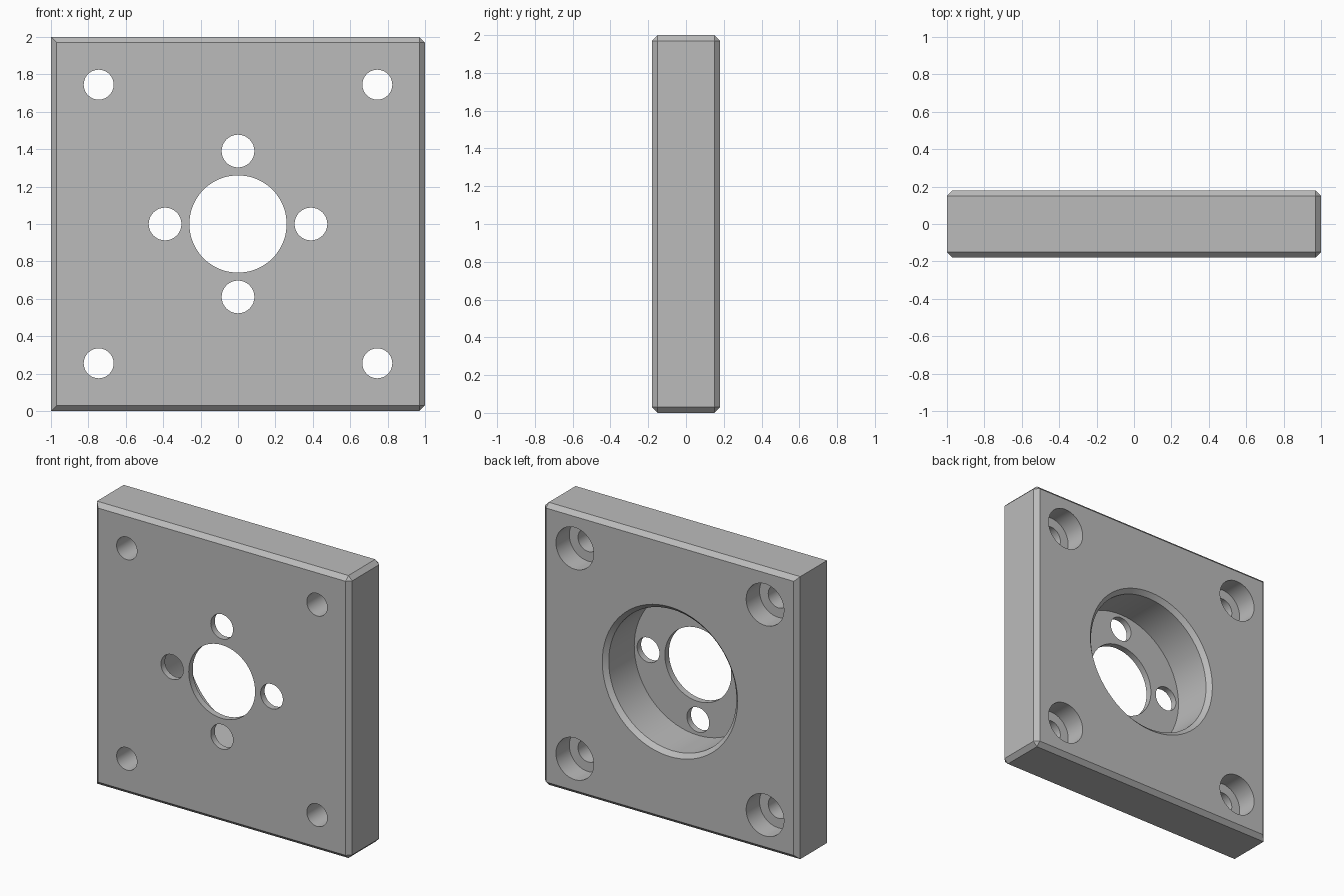
import bpy, bmesh, math
from mathutils import Vector

old = bpy.data.objects.get("Cube")
if old:
    bpy.data.objects.remove(old, do_unlink=True)

HALF_T = 0.18      # half the plate thickness
CHAMFER = 0.03
FLOOR = -0.135     # floor of the central recess
MID = 1.0          # height of the plate centre

grey = bpy.data.materials.new("machined_grey")
grey.use_nodes = True
colour = (0.5, 0.5, 0.5, 1)
grey.diffuse_color = colour
grey.node_tree.nodes["Principled BSDF"].inputs["Base Color"].default_value = colour


def finish(bm, name):
    bmesh.ops.recalc_face_normals(bm, faces=bm.faces[:])
    mesh = bpy.data.meshes.new(name)
    bm.to_mesh(mesh)
    bm.free()
    obj = bpy.data.objects.new(name, mesh)
    bpy.context.collection.objects.link(obj)
    return obj


def spindle(bm, x, z, profile, seg):
    """Closed solid turned about the y axis from (radius, y) points."""
    rings = []
    for r, y in profile:
        angles = [2 * math.pi * i / seg for i in range(seg)]
        rings.append([bm.verts.new((x + r * math.cos(a), y, z + r * math.sin(a)))
                      for a in angles])
    for a, b in zip(rings, rings[1:]):
        for i in range(seg):
            j = (i + 1) % seg
            bm.faces.new((a[i], a[j], b[j], b[i]))
    bm.faces.new(rings[0])
    bm.faces.new(rings[-1][::-1])


# Square plate: every edge is chamfered except the top and bottom of the -x side
bm = bmesh.new()
bmesh.ops.create_cube(bm, size=2)
bmesh.ops.scale(bm, verts=bm.verts[:], vec=(1, HALF_T, 1))
bmesh.ops.translate(bm, verts=bm.verts[:], vec=(0, 0, MID))


def is_chamfered(edge):
    a, b = (v.co for v in edge.verts)
    return abs(a.y - b.y) < 0.01 or a.x > 0


edges = []
for e in bm.edges:
    along_y = abs(e.verts[0].co.y - e.verts[1].co.y) > 0.01
    if not along_y or e.verts[0].co.x > 0:
        edges.append(e)
bmesh.ops.bevel(bm, geom=edges, offset=CHAMFER, offset_type='OFFSET',
                segments=1, affect='EDGES', clamp_overlap=True)
plate = finish(bm, "mounting_plate")
plate.data.materials.append(grey)

# Stepped cutters: central recess with chamfered rim, corner counterbores
bm = bmesh.new()
spindle(bm, 0, MID, [(0.26, -0.3), (0.26, FLOOR), (0.5, FLOOR),
                     (0.5, HALF_T - CHAMFER), (0.56, HALF_T + CHAMFER)], 72)
for sx in (-1, 1):
    for sz in (-1, 1):
        spindle(bm, sx * 0.745, MID + sz * 0.745,
                [(0.08, -0.3), (0.08, 0.03), (0.148, 0.03), (0.148, 0.3)], 40)
stepped_cutter = finish(bm, "stepped_hole_cutter")

# Four plain holes through the recess floor
bm = bmesh.new()
for dx, dz in ((1, 0), (-1, 0), (0, 1), (0, -1)):
    spindle(bm, dx * 0.39, MID + dz * 0.39, [(0.0875, -0.3), (0.0875, 0)], 40)
plain_cutter = finish(bm, "plain_hole_cutter")

# Cut the holes
bpy.ops.object.select_all(action='DESELECT')
plate.select_set(True)
bpy.context.view_layer.objects.active = plate
for cutter in (stepped_cutter, plain_cutter):
    cutter.hide_render = True
    mod = plate.modifiers.new("holes", 'BOOLEAN')
    mod.operation = 'DIFFERENCE'
    mod.solver = 'EXACT'
    mod.object = cutter
    bpy.ops.object.modifier_apply(modifier=mod.name)
    bpy.data.objects.remove(cutter, do_unlink=True)

# One colour throughout, smooth bores with crisp edges
plate.data.materials.clear()
plate.data.materials.append(grey)
for p in plate.data.polygons:
    p.material_index = 0
bpy.ops.object.shade_smooth_by_angle(angle=math.radians(30))
